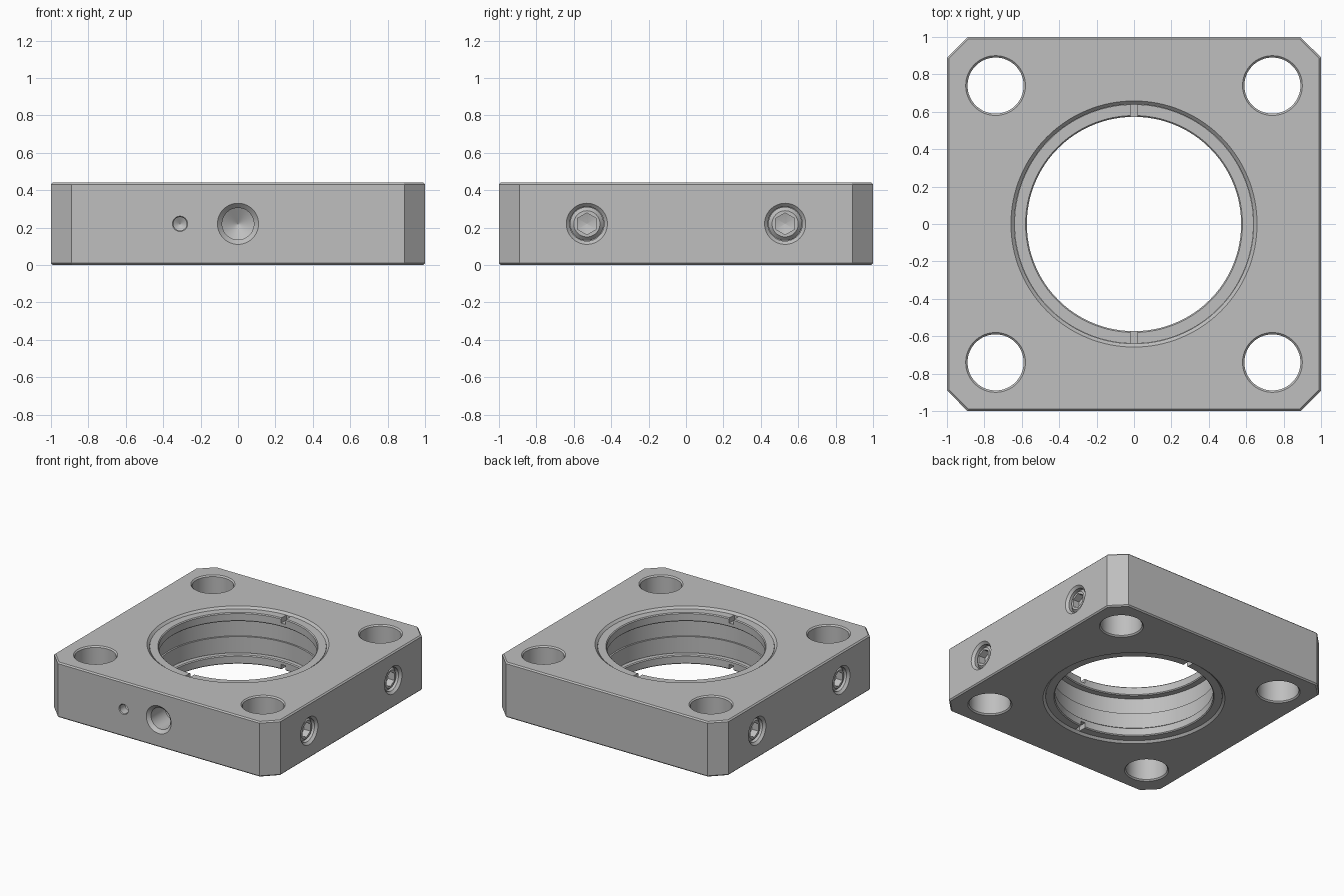
import bpy, bmesh, math
from mathutils import Matrix

cube = bpy.data.objects.get("Cube")
if cube:
    bpy.data.objects.remove(cube, do_unlink=True)

metal = bpy.data.materials.new("grey metal")
metal.use_nodes = True
COLOUR = (0.52, 0.52, 0.52, 1)
metal.diffuse_color = COLOUR
metal.node_tree.nodes["Principled BSDF"].inputs["Base Color"].default_value = COLOUR

HEIGHT = 0.44
MID = HEIGHT / 2


def make_object(name, bm):
    bmesh.ops.recalc_face_normals(bm, faces=bm.faces)
    mesh = bpy.data.meshes.new(name)
    bm.to_mesh(mesh)
    bm.free()
    mesh.materials.append(metal)
    obj = bpy.data.objects.new(name, mesh)
    bpy.context.collection.objects.link(obj)
    return obj


def stack(name, rings, caps=True, matrix=None):
    """Bridge equal-length rings of points; cap the ends or close the loop."""
    bm = bmesh.new()
    loops = [[bm.verts.new(p) for p in ring] for ring in rings]
    n = len(loops[0])
    pairs = list(zip(loops, loops[1:]))
    if caps:
        bm.faces.new(loops[0])
        bm.faces.new(loops[-1])
    else:
        pairs.append((loops[-1], loops[0]))
    for a, b in pairs:
        for i in range(n):
            j = (i + 1) % n
            bm.faces.new((a[i], a[j], b[j], b[i]))
    if matrix:
        bm.transform(matrix)
    return make_object(name, bm)


def lathe(name, profile, segs=64, caps=True, matrix=None):
    """Turn (radius, height) points around the local z axis."""
    turn = [2 * math.pi * i / segs for i in range(segs)]
    rings = [[(r * math.cos(a), r * math.sin(a), h) for a in turn] for r, h in profile]
    return stack(name, rings, caps, matrix)


def box(name, size, centre):
    bm = bmesh.new()
    bmesh.ops.create_cube(bm, size=1)
    bm.transform(Matrix.Translation(centre) @ Matrix.Diagonal((*size, 1)))
    return make_object(name, bm)


def cut(target, cutter):
    """Subtract the cutter, apply the result and drop the cutter."""
    cutter.hide_render = True
    mod = target.modifiers.new("cut", 'BOOLEAN')
    mod.operation = 'DIFFERENCE'
    mod.solver = 'EXACT'
    mod.object = cutter
    bpy.context.view_layer.objects.active = target
    bpy.ops.object.modifier_apply(modifier=mod.name)
    bpy.data.objects.remove(cutter, do_unlink=True)


def octagon(half, edge, z):
    """Square outline with cut corners."""
    quarter = [(half, -edge), (half, edge)]
    points = []
    for _ in range(4):
        points += [(x, y, z) for x, y in quarter]
        quarter = [(-y, x) for x, y in quarter]
    return points


# Square plate with cut corners and fine bevels
plate = stack("plate", [octagon(0.99, 0.886, 0), octagon(1, 0.89, 0.01),
                        octagon(1, 0.89, HEIGHT - 0.01), octagon(0.99, 0.886, HEIGHT)])


def through_profile(radius, rim, middle):
    """Through hole with a chamfered rim at both ends."""
    c = rim - radius
    return [(rim + c, -c), (radius, c), *middle,
            (radius, HEIGHT - c), (rim + c, HEIGHT + c)]


# Stepped central bore
cut(plate, lathe("bore_cutter", through_profile(
    0.64, 0.658, [(0.64, 0.09), (0.605, 0.09), (0.605, MID), (0.618, MID),
                  (0.618, HEIGHT - 0.09), (0.64, HEIGHT - 0.09)]), 128))

# Four corner holes
for x in (-0.74, 0.74):
    for y in (-0.74, 0.74):
        cut(plate, lathe("corner_cutter", through_profile(0.15, 0.16, []),
                         matrix=Matrix.Translation((x, y, 0))))


def front_matrix(x):
    return Matrix.Translation((x, -1, MID)) @ Matrix.Rotation(math.pi / 2, 4, 'X')


def blind_profile(radius, rim, depth):
    """Drilled hole with chamfered rim and conical end."""
    c = rim - radius
    return [(rim + c, c), (radius, -c), (radius, -depth), (0.001, -depth - radius * 0.6)]


# Drilled holes in the front
cut(plate, lathe("mount_cutter", blind_profile(0.085, 0.11, 0.2), matrix=front_matrix(0)))
cut(plate, lathe("pin_cutter", blind_profile(0.036, 0.041, 0.07), 32, matrix=front_matrix(-0.31)))

# Recessed hex socket screws on both sides
parts = [plate]
for side, label in ((1, "left"), (-1, "right")):
    for y, place in ((-0.53, "front"), (0.53, "back")):
        m = (Matrix.Translation((side, y, MID))
             @ Matrix.Rotation(side * math.pi / 2, 4, 'Y'))
        cut(plate, lathe("screw_cutter", blind_profile(0.092, 0.11, 0.12), matrix=m))
        screw = lathe(f"{label}_{place}_screw",
                      [(0.09, -0.11), (0.09, -0.045), (0.07, -0.025)], 48, matrix=m)
        cut(screw, lathe("hex_cutter", [(0.058, 0.02), (0.058, -0.08), (0.001, -0.1)],
                         6, matrix=m))
        parts.append(screw)

# Slotted retaining rings at the top and bottom of the bore
for name, low, high, slot_z in (("bottom_ring", 0.015, 0.085, 0.015),
                                ("top_ring", HEIGHT - 0.085, HEIGHT - 0.015, HEIGHT - 0.015)):
    c = 0.007
    ring = lathe(name, [(0.573, low + c), (0.573 + c, low), (0.639, low), (0.639, high),
                        (0.573 + c, high), (0.573, high - c)], 128, caps=False)
    cut(ring, box("slot_cutter", (0.04, 1.6, 0.08), (0, 0, slot_z)))
    parts.append(ring)

# Smooth the turned surfaces, keep the edges crisp
bpy.ops.object.select_all(action='DESELECT')
for part in parts:
    part.select_set(True)
bpy.context.view_layer.objects.active = plate
bpy.ops.object.shade_smooth_by_angle(angle=math.radians(25))
